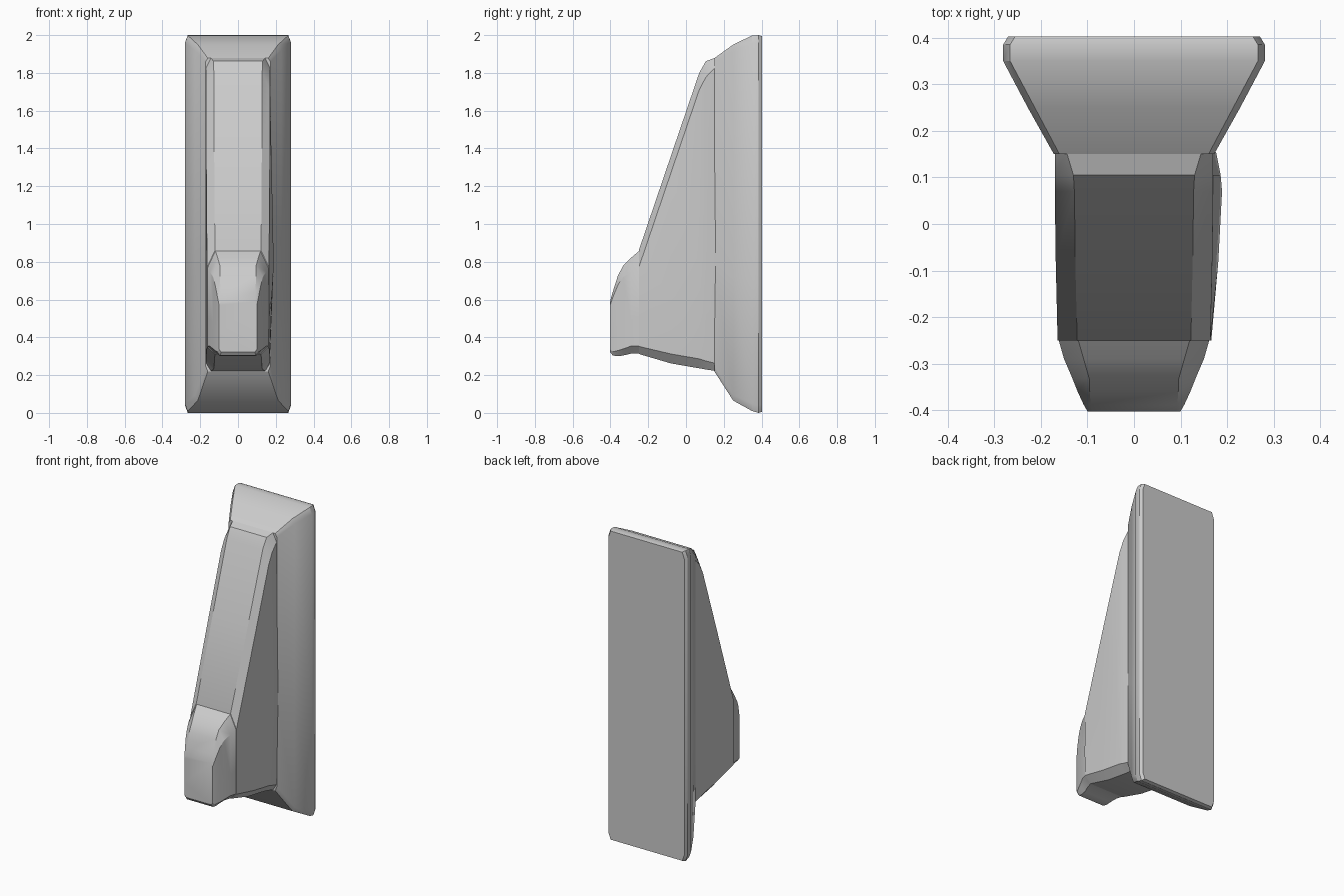
import bpy, bmesh


def section(bm, y, half, z0, z1, cx, ct, cb, bulge=0.0):
    """Chamfered rectangle at depth y; ct / cb are the chamfer heights at top / bottom."""
    zm = z0 + (z1 - z0) * 0.35
    pts = [(-half + cx, z0), (half - cx, z0), (half, z0 + cb),
           (half + bulge, zm), (half, z1 - ct), (half - cx, z1),
           (-half + cx, z1), (-half, z1 - ct), (-half, zm), (-half, z0 + cb)]
    return [bm.verts.new((x, y, z)) for x, z in pts]


def loft(name, sections):
    bm = bmesh.new()
    rings = [section(bm, *s) for s in sections]
    for a, b in zip(rings, rings[1:]):
        for i in range(len(a)):
            j = (i + 1) % len(a)
            bm.faces.new((a[i], a[j], b[j], b[i]))
    bm.faces.new(rings[0])
    bm.faces.new(rings[-1])
    bmesh.ops.recalc_face_normals(bm, faces=bm.faces)
    mesh = bpy.data.meshes.new(name)
    bm.to_mesh(mesh)
    bm.free()
    obj = bpy.data.objects.new(name, mesh)
    bpy.context.collection.objects.link(obj)
    bpy.context.view_layer.objects.active = obj
    bpy.ops.object.select_all(action='DESELECT')
    obj.select_set(True)
    bpy.ops.object.shade_smooth_by_angle(angle=0.5)
    return obj


# Tall back plate, flaring toward the rear with a softened rim
loft("back_plate", [
    (0.403, 0.270, 0.006, 1.994, 0.015, 0.04, 0.04),
    (0.385, 0.281, 0.000, 2.000, 0.015, 0.04, 0.04),
    (0.350, 0.281, 0.010, 1.998, 0.015, 0.04, 0.04),
    (0.250, 0.228, 0.065, 1.950, 0.015, 0.03, 0.03),
    (0.150, 0.172, 0.220, 1.878, 0.012, 0.02, 0.03),
])

# Wedge body with a sloped front and a slightly swollen right flank
loft("wedge_body", [
    (0.155, 0.170, 0.222, 1.880, 0.025, 0.05, 0.040, 0.006),
    (0.105, 0.170, 0.230, 1.862, 0.040, 0.085, 0.045, 0.016),
    (0.070, 0.170, 0.236, 1.800, 0.042, 0.09, 0.050, 0.019),
    (-0.080, 0.168, 0.262, 1.360, 0.042, 0.09, 0.050, 0.013),
    (-0.250, 0.164, 0.312, 0.860, 0.042, 0.09, 0.040, 0.002),
])

# Rounded nose at the lower front
loft("front_nose", [
    (-0.245, 0.163, 0.314, 0.860, 0.042, 0.09, 0.040),
    (-0.290, 0.150, 0.314, 0.822, 0.042, 0.075, 0.040),
    (-0.332, 0.132, 0.304, 0.780, 0.036, 0.06, 0.035),
    (-0.360, 0.121, 0.300, 0.728, 0.026, 0.05, 0.030),
    (-0.388, 0.108, 0.304, 0.640, 0.015, 0.03, 0.020),
    (-0.402, 0.100, 0.322, 0.590, 0.010, 0.02, 0.015),
])
